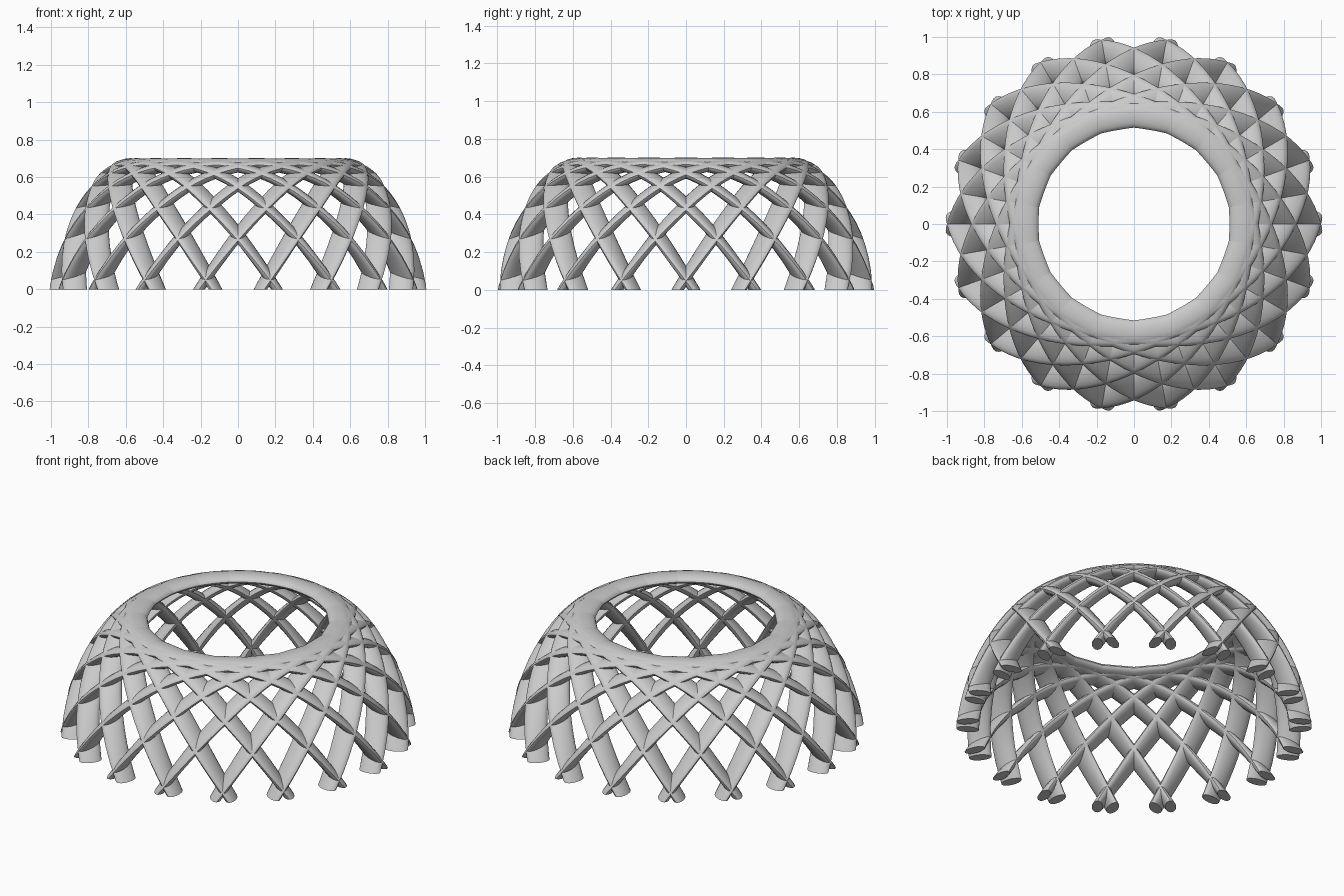
import bpy, bmesh
from math import sin, cos, radians, pi, sqrt
from mathutils import Vector

if "Cube" in bpy.data.objects:
    bpy.data.objects.remove(bpy.data.objects["Cube"])

ARCHES = 18               # arches around the dome
A, B = 0.958, 0.575       # plan ellipse followed by each arch
HALF_W, HALF_T = 0.065, 0.027
SIDES, STEPS = 16, 29

# height of the arch centreline for every 10 degrees away from its crown
HEIGHTS = [0.674, 0.672, 0.667, 0.652, 0.620, 0.558, 0.450, 0.292, 0.07, -0.20]


def height(deg):
    """Smooth (Catmull-Rom) height lookup, symmetric about the crown."""
    d = abs(deg) / 10
    i = min(int(d), len(HEIGHTS) - 2)
    f = d - i
    p0, p1 = HEIGHTS[abs(i - 1)], HEIGHTS[i]
    p2 = HEIGHTS[i + 1]
    p3 = HEIGHTS[i + 2] if i + 2 < len(HEIGHTS) else 2 * p2 - p1
    return 0.5 * (2 * p1 + (p2 - p0) * f + (2 * p0 - 5 * p1 + 4 * p2 - p3) * f ** 2
                  + (3 * p1 - p0 - 3 * p2 + p3) * f ** 3)


def path(deg):
    a = radians(deg)
    r = 1 / sqrt((cos(a) / B) ** 2 + (sin(a) / A) ** 2)
    return Vector((r * cos(a), r * sin(a), height(deg)))


# one arch: flattened oval section kept level across its width
bm = bmesh.new()
rings = []
for k in range(-STEPS, STEPS + 1):
    deg = 88 * k / STEPS
    c = path(deg)
    tangent = (path(deg + 0.5) - path(deg - 0.5)).normalized()
    side = tangent.cross(Vector((0, 0, 1))).normalized()
    up = side.cross(tangent)
    rings.append([bm.verts.new(c + side * HALF_W * cos(2 * pi * j / SIDES)
                               + up * HALF_T * sin(2 * pi * j / SIDES))
                  for j in range(SIDES)])
for r0, r1 in zip(rings, rings[1:]):
    for j in range(SIDES):
        n = (j + 1) % SIDES
        bm.faces.new((r0[j], r0[n], r1[n], r1[j]))

# trim the feet flat on the ground and cap them
bmesh.ops.bisect_plane(bm, geom=bm.verts[:] + bm.edges[:] + bm.faces[:],
                       plane_co=(0, 0, 0), plane_no=(0, 0, -1), clear_outer=True)
bmesh.ops.holes_fill(bm, edges=[e for e in bm.edges if e.is_boundary], sides=0)
bmesh.ops.recalc_face_normals(bm, faces=bm.faces[:])
mesh = bpy.data.meshes.new("lattice_arch")
bm.to_mesh(mesh)
bm.free()

# ring of identical arches
for i in range(ARCHES):
    ob = bpy.data.objects.new(f"lattice_arch_{i + 1}", mesh)
    ob.rotation_euler.z = 2 * pi * i / ARCHES
    bpy.context.collection.objects.link(ob)
    if i == 0:
        bpy.context.view_layer.objects.active = ob
        ob.select_set(True)
        bpy.ops.object.shade_smooth_by_angle(angle=radians(40))
        ob.select_set(False)
